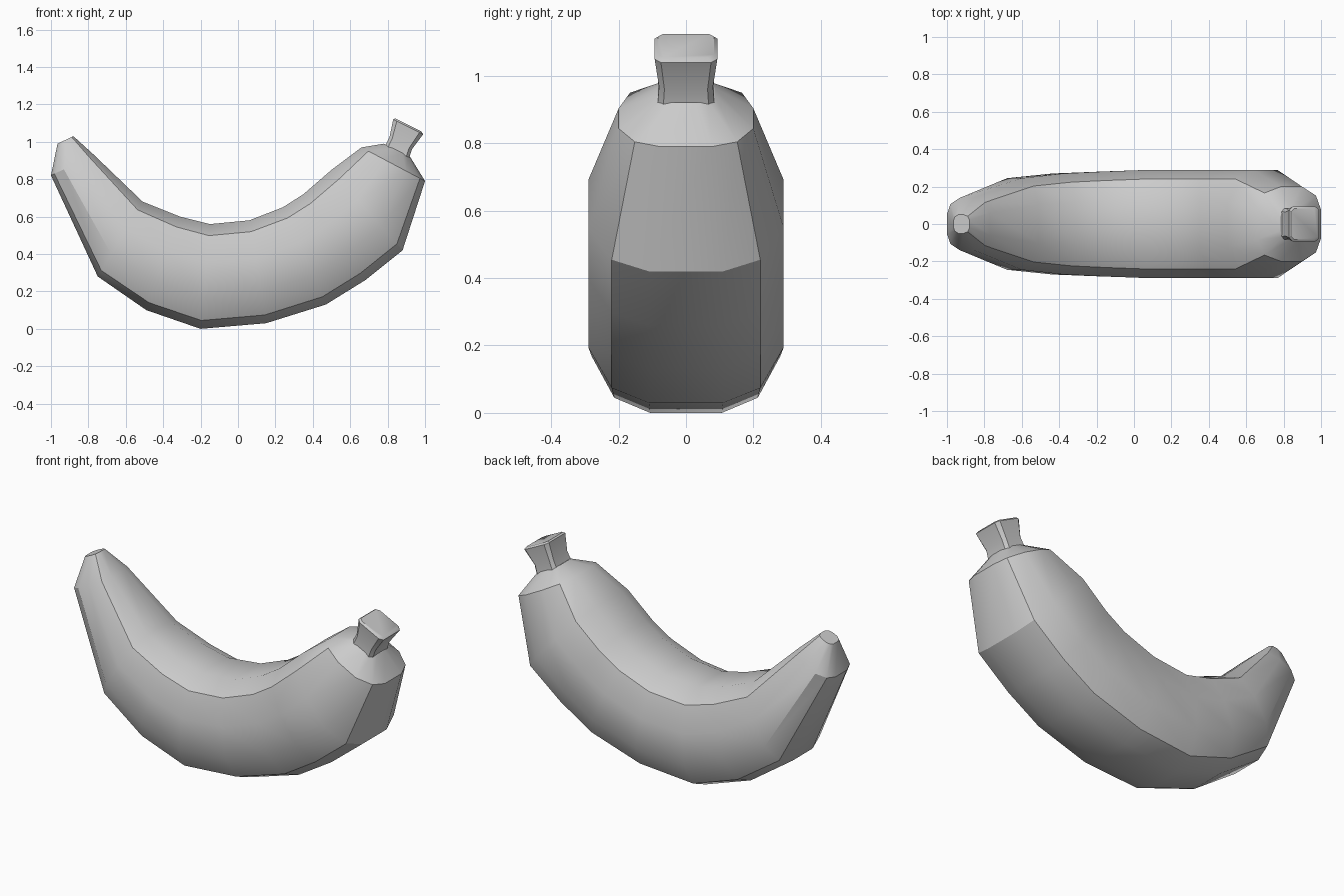
import bpy
import bmesh
import math
from mathutils import Vector

cube = bpy.data.objects.get("Cube")
if cube:
    bpy.data.objects.remove(cube, do_unlink=True)

GREY = (0.6, 0.6, 0.6, 1.0)
mat = bpy.data.materials.new("light grey")
mat.use_nodes = True
mat.diffuse_color = GREY
mat.node_tree.nodes["Principled BSDF"].inputs["Base Color"].default_value = GREY


def loft(name, rings, half_section, angle):
    """Skin rings given as (outer point, inner point, half width)."""
    section = half_section + [(-w, t) for w, t in reversed(half_section)]
    bm = bmesh.new()
    loops = []
    for (ox, oz), (ix, iz), width in rings:
        outer, inner = Vector((ox, 0, oz)), Vector((ix, 0, iz))
        loops.append([bm.verts.new(outer.lerp(inner, t) + Vector((0, w * width, 0)))
                      for w, t in section])
    n = len(section)
    for a, b in zip(loops, loops[1:]):
        for i in range(n):
            j = (i + 1) % n
            bm.faces.new((a[i], a[j], b[j], b[i]))
    bm.faces.new(loops[0])
    bm.faces.new(loops[-1])
    bmesh.ops.recalc_face_normals(bm, faces=bm.faces)
    mesh = bpy.data.meshes.new(name)
    bm.to_mesh(mesh)
    bm.free()
    mesh.materials.append(mat)
    obj = bpy.data.objects.new(name, mesh)
    bpy.context.collection.objects.link(obj)
    bpy.ops.object.select_all(action="DESELECT")
    obj.select_set(True)
    bpy.context.view_layer.objects.active = obj
    bpy.ops.object.shade_smooth_by_angle(angle=math.radians(angle))
    return obj


# Curved fruit body, from blunt tip to stem end
body_section = [(0.38, 0), (0.76, 0.08), (1, 0.3), (1, 0.63), (0.83, 0.89), (0.42, 1)]
body_rings = [
    ((-0.965, 0.99), (-0.88, 1.03), 0.05),
    ((-1.0, 0.82), (-0.77, 0.93), 0.14),
    ((-0.75, 0.28), (-0.51, 0.68), 0.245),
    ((-0.49, 0.10), (-0.31, 0.60), 0.27),
    ((-0.20, 0.0), (-0.15, 0.56), 0.28),
    ((0.15, 0.03), (0.06, 0.58), 0.29),
    ((0.47, 0.13), (0.24, 0.65), 0.29),
    ((0.68, 0.26), (0.35, 0.72), 0.29),
    ((0.88, 0.42), (0.50, 0.85), 0.29),
    ((1.0, 0.79), (0.66, 0.97), 0.2),
    ((0.92, 0.92), (0.78, 0.99), 0.085),
]
loft("fruit_body", body_rings, body_section, 30)

# Short squared stem, flaring towards its cut end
stem_section = [(0.8, 0), (1, 0.12), (1, 0.88), (0.8, 1)]
stem_rings = [
    ((0.91, 0.90), (0.78, 0.965), 0.085),
    ((0.93, 0.96), (0.81, 1.025), 0.08),
    ((0.99, 1.04), (0.83, 1.12), 0.093),
    ((0.98, 1.055), (0.84, 1.125), 0.083),
]
loft("stem", stem_rings, stem_section, 35)
